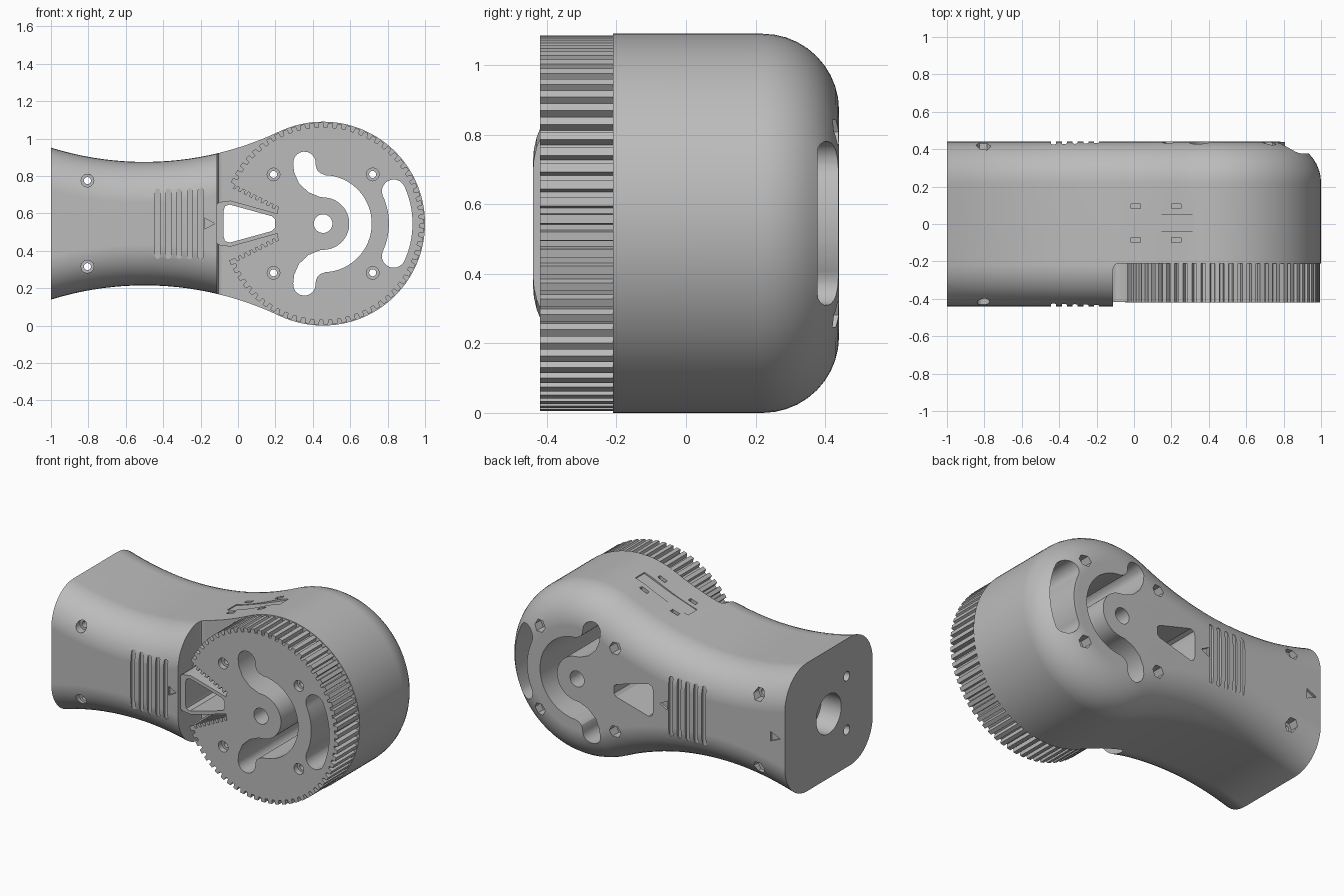
import bpy, bmesh
from math import sin, cos, pi, asin, atan2, radians
from mathutils import Vector

cube = bpy.data.objects.get("Cube")
if cube:
    bpy.data.objects.remove(cube, do_unlink=True)

grey = bpy.data.materials.new("plain_grey")
grey.use_nodes = True
grey.diffuse_color = (0.5, 0.5, 0.5, 1)
grey.node_tree.nodes["Principled BSDF"].inputs["Base Color"].default_value = (0.5, 0.5, 0.5, 1)

CX, CZ, R = 0.455, 0.545, 0.545     # wheel centre and radius
WX, WZ, WR = -0.5, 2.555, 1.68      # waist arc, tangent to the wheel circle
HALF, FILLET, STEP = 0.44, 0.22, -0.21


def make(name, bm):
    bmesh.ops.recalc_face_normals(bm, faces=bm.faces)
    mesh = bpy.data.meshes.new(name)
    bm.to_mesh(mesh)
    bm.free()
    mesh.materials.append(grey)
    obj = bpy.data.objects.new(name, mesh)
    bpy.context.collection.objects.link(obj)
    return obj


def prism(bm, pts, a, b, axis="y"):
    """Extrude a flat polygon from a to b along an axis."""
    place = {"y": lambda p, t: (p[0], t, p[1]),
             "z": lambda p, t: (p[0], p[1], t),
             "x": lambda p, t: (t, p[0], p[1])}[axis]
    lo = [bm.verts.new(place(p, a)) for p in pts]
    hi = [bm.verts.new(place(p, b)) for p in pts]
    bm.faces.new(lo)
    bm.faces.new(hi[::-1])
    for i in range(len(pts)):
        j = (i + 1) % len(pts)
        bm.faces.new((lo[i], lo[j], hi[j], hi[i]))


def arc(x, z, r, a, b, n):
    return [(x + r * cos(a + (b - a) * i / n), z + r * sin(a + (b - a) * i / n)) for i in range(n + 1)]


def disc(x, z, r, n=24):
    return arc(x, z, r, 0, 2 * pi, n)[:-1]


def rect(x0, x1, z0, z1):
    return [(x0, z0), (x1, z0), (x1, z1), (x0, z1)]


def mirrored(pts):
    """Continue an open path with its reflection about the wheel centre height."""
    return pts + [(x, 2 * CZ - z) for x, z in reversed(pts)]


def stroke(path, r):
    """Outline of a path drawn with a round pen."""
    p = [Vector(q) for q in path]
    t = [(p[min(i + 1, len(p) - 1)] - p[max(i - 1, 0)]).normalized() for i in range(len(p))]
    side = [Vector((-d.y, d.x)) * r for d in t]
    e, s = atan2(t[-1].y, t[-1].x), atan2(t[0].y, t[0].x)
    return ([tuple(a + b) for a, b in zip(p, side)]
            + arc(*p[-1], r, e + pi / 2, e - pi / 2, 10)[1:-1]
            + [tuple(a - b) for a, b in reversed(list(zip(p, side)))]
            + arc(*p[0], r, s - pi / 2, s - 3 * pi / 2, 10)[1:-1])


def cut(obj, cutter):
    mod = obj.modifiers.new("cut", "BOOLEAN")
    mod.operation, mod.solver, mod.object = "DIFFERENCE", "EXACT", cutter
    bpy.context.view_layer.objects.active = obj
    bpy.ops.object.modifier_apply(modifier=mod.name)


def smooth(obj, angle):
    bpy.ops.object.select_all(action="DESELECT")
    obj.select_set(True)
    bpy.context.view_layer.objects.active = obj
    bpy.ops.object.shade_smooth_by_angle(angle=radians(angle))
    mod = obj.modifiers.new("flat_caps", "WEIGHTED_NORMAL")
    mod.keep_sharp = True


# Body: side outline lofted through its front and back fillets
def outline(d):
    a0, a1 = asin(-0.6 / WR), asin(0.721 / WR)
    waist = arc(WX, WZ, WR + d, a0 - pi / 2, a1 - pi / 2, 24)
    nose = arc(CX, CZ, R - d, a1 + pi / 2, 0, 36)[1:]
    return mirrored(waist + nose[:-1] + [nose[-1]])[:]


steps = [FILLET * (1 - sin(i * pi / 20)) for i in range(11)]
depth = [-(HALF - FILLET) - FILLET * cos(i * pi / 20) for i in range(11)]
sections = list(zip(steps, depth)) + [(d, -y) for d, y in reversed(list(zip(steps, depth)))]
bm = bmesh.new()
rings = [[bm.verts.new((x, y, z)) for x, z in outline(d)] for d, y in sections]
for a, b in zip(rings, rings[1:]):
    for i in range(len(a)):
        j = (i + 1) % len(a)
        bm.faces.new((a[i], a[j], b[j], b[i]))
bm.faces.new(rings[0])
bm.faces.new(rings[-1])
bmesh.ops.remove_doubles(bm, verts=bm.verts, dist=1e-5)
res = bmesh.ops.bisect_plane(bm, geom=bm.verts[:] + bm.edges[:] + bm.faces[:],
                             plane_co=(-1, 0, 0), plane_no=(-1, 0, 0), clear_outer=True)
bmesh.ops.holes_fill(bm, edges=[e for e in bm.edges if e.is_boundary], sides=0)
body = make("body", bm)

# Toothed wheel with a toothed wedge cut out of its handle side
TEETH, OPEN = 60, radians(158.5)
rim = []
for i in range(TEETH):
    for r, f in ((0.54, 0), (0.54, 0.5), (0.515, 0.58), (0.515, 0.92)):
        a = OPEN * (2 * (i + f) / TEETH - 1)
        rim.append((CX + r * cos(a), CZ + r * sin(a)))
wedge = []
start, end = Vector((-0.03, 0.735)), Vector((0.21, 0.615))
normal = Vector((0.447, 0.894)) * 0.02
for i in range(8):
    for f, h in ((0, 0), (0.45, 0), (0.55, 1), (0.95, 1)):
        wedge.append(tuple(start.lerp(end, (i + f) / 8) + normal * h))
wedge.append(tuple(end))
bm = bmesh.new()
prism(bm, rim + mirrored(wedge), -0.42, STEP + 0.01)
wheel = make("toothed_wheel", bm)

# Pointer frame sitting in the wedge
bm = bmesh.new()
prism(bm, mirrored([(-0.125, 0.64), (-0.1, 0.66), (-0.04, 0.668), (0.212, 0.598)]), -0.416, STEP + 0.01)
frame = make("pointer_frame", bm)

# Handle step that makes room for the wheel
bm = bmesh.new()
prism(bm, [(-0.112, -1), (-0.112, -0.24), (-0.103, -0.218), (-0.082, STEP), (1.5, STEP), (1.5, -1)], -0.5, 1.6, "z")
step_cutter = make("step_cutter", bm)

# Openings that run right through
screws = [(x, CZ + s * h) for x, h in ((-0.805, 0.23), (0.19, 0.263), (0.72, 0.263)) for s in (1, -1)]
bm = bmesh.new()
bend = [(0.355, 0.87), (0.358, 0.835), (0.375, 0.795), (0.408, 0.764)]
prism(bm, stroke(mirrored(bend + arc(CX, CZ, 0.2, pi / 2, pi / 50, 14)), 0.06), -1, 1)
prism(bm, stroke(arc(CX, CZ, 0.415, -0.43, 0.43, 20), 0.063), -1, 1)
prism(bm, disc(CX, CZ, 0.05), -1, 1)
prism(bm, mirrored([(-0.078, 0.61), (-0.07, 0.638), (-0.045, 0.647), (0.18, 0.585), (0.197, 0.568)]), -1, 1)
for x, z in screws:
    prism(bm, disc(x, z, 0.019, 16), -1, 1)
through_cutter = make("through_cutter", bm)

# Screw head seats, nut pockets, grip grooves, arrows and end holes
bm = bmesh.new()
for x, z in screws:
    prism(bm, disc(x, z, 0.034, 20), -1, -0.385)
    prism(bm, disc(x, z, 0.04, 6), 0.37, 1)
for side in (-1, 1):
    for i in range(5):
        x = -0.43 + i * 0.0575
        prism(bm, stroke([(x, 0.37), (x, 0.72)], 0.0135), side * 0.425, side)
    prism(bm, [(-0.18, 0.575), (-0.18, 0.515), (-0.125, CZ)], side * 0.425, side)
prism(bm, [(-0.9, 0.575), (-0.9, 0.515), (-0.97, CZ)], 0.425, 1)
prism(bm, disc(0, CZ, 0.125, 32), -1.1, -0.86, "x")
for s in (1, -1):
    prism(bm, disc(-0.18, CZ + s * 0.17, 0.03, 16), -1.1, -0.85, "x")
for x, z in ((0.01, 0.954), (0.225, 1.037)):
    for y in (0.095, -0.085):
        prism(bm, rect(x - 0.025, x + 0.025, y - 0.013, y + 0.013), z - 0.05, z + 0.1, "z")
detail_cutter = make("detail_cutter", bm)

# Shallow seat on top between the four pockets
bm = bmesh.new()
prism(bm, [(-0.05, 0.93), (0.14, 0.994), (0.23, 1.03), (0.32, 1.066), (0.32, 1.2), (-0.05, 1.2)], -0.04, 0.05)
seat_cutter = make("seat_cutter", bm)

for part, cutters in ((body, (step_cutter, through_cutter, detail_cutter, seat_cutter)),
                      (wheel, (through_cutter, detail_cutter)), (frame, (through_cutter,))):
    for c in cutters:
        cut(part, c)
for c in (step_cutter, through_cutter, detail_cutter, seat_cutter):
    bpy.data.objects.remove(c, do_unlink=True)
smooth(body, 25)
smooth(wheel, 25)
smooth(frame, 25)
